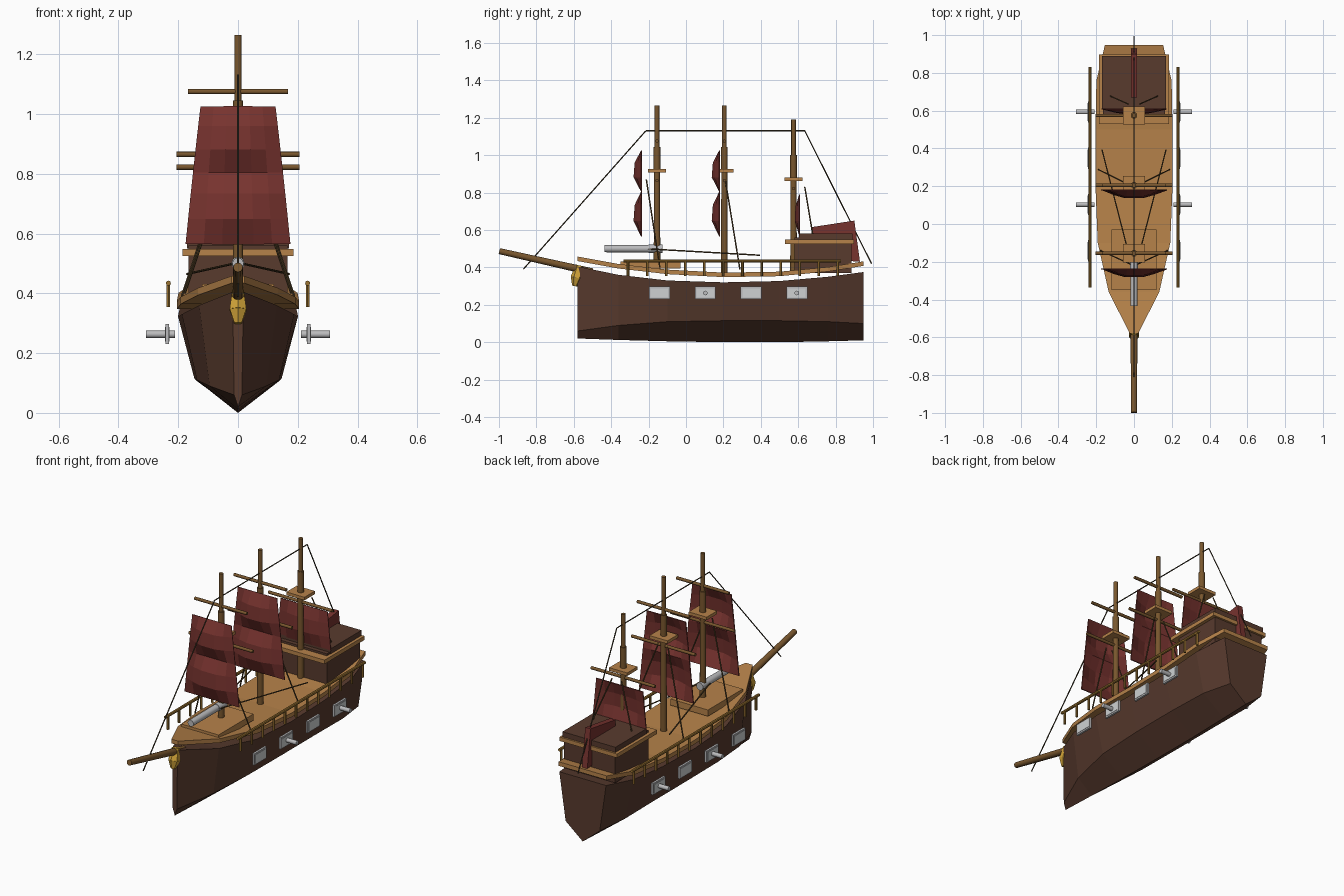
import bpy, bmesh, math
from mathutils import Vector

if "Cube" in bpy.data.objects:
    bpy.data.objects.remove(bpy.data.objects["Cube"])


def mat(name, r, g, b):
    m = bpy.data.materials.new(name)
    m.diffuse_color = (r, g, b, 1)
    m.use_nodes = True
    m.node_tree.nodes["Principled BSDF"].inputs["Base Color"].default_value = m.diffuse_color
    return m


HULL = mat("dark_brown", .098, .043, .027)
DECK = mat("tan_planks", .47, .225, .068)
SAIL = mat("sail_red", .185, .033, .028)
MAST = mat("mast_brown", .19, .094, .027)
RAIL = mat("rail_brown", .33, .175, .032)
ROPE = mat("rope_dark", .055, .04, .02)
SHROUD = mat("rope_brown", .095, .058, .022)
IRON = mat("gun_grey", .50, .50, .51)
PANEL = mat("port_light_grey", .62, .64, .65)
GOLD = mat("gold", .64, .37, .04)


def finish(name, bm, material):
    me = bpy.data.meshes.new(name)
    bmesh.ops.recalc_face_normals(bm, faces=bm.faces)
    bm.to_mesh(me)
    bm.free()
    me.materials.append(material)
    ob = bpy.data.objects.new(name, me)
    bpy.context.collection.objects.link(ob)
    return ob


def box(name, x, y, z, material):
    """Box from (min, max) ranges."""
    bm = bmesh.new()
    bmesh.ops.create_cube(bm, size=1)
    for v in bm.verts:
        v.co = [(a + b) / 2 + c * (b - a) for (a, b), c in zip((x, y, z), v.co)]
    return finish(name, bm, material)


def rod(name, a, b, r1, material, r2=None, n=10):
    """Round bar between two points."""
    a, b = Vector(a), Vector(b)
    d = b - a
    bm = bmesh.new()
    bmesh.ops.create_cone(bm, cap_ends=True, segments=n, radius1=r1,
                          radius2=r1 if r2 is None else r2, depth=d.length)
    rot = d.to_track_quat('Z', 'Y')
    for v in bm.verts:
        v.co = rot @ v.co + (a + b) / 2
    ob = finish(name, bm, material)
    for p in ob.data.polygons:
        p.use_smooth = len(p.vertices) == 4 and n > 6
    ob.data.set_sharp_from_angle(angle=math.radians(40))
    return ob


def loft(name, rings, material):
    """Skin closed rings of equal length and cap both ends."""
    bm = bmesh.new()
    rows = [[bm.verts.new(p) for p in ring] for ring in rings]
    n = len(rows[0])
    for r0, r1 in zip(rows, rows[1:]):
        for i in range(n):
            j = (i + 1) % n
            bm.faces.new((r0[i], r0[j], r1[j], r1[i]))
    bm.faces.new(rows[0])
    bm.faces.new(rows[-1])
    return finish(name, bm, material)


# stations: y, half width, keel z, chine z, hull top z, deck top z
STATIONS = [
    (-.58, .018, .02, .06, .405, .458),
    (-.36, .130, .012, .09, .36, .418),
    (-.10, .188, .005, .11, .33, .388),
    (.20, .200, .0, .115, .32, .372),
    (.50, .200, .0, .115, .327, .377),
    (.76, .195, .005, .11, .35, .402),
    (.948, .150, .01, .10, .375, .432),
]

# hull and floating deck slab
hull_rings, deck_rings = [], []
for y, w, k, c, t, d in STATIONS:
    cw = w * .73
    hull_rings.append([(0, y, k), (cw, y, c), (w, y, t), (-w, y, t), (-cw, y, c)])
    e = w + .004
    deck_rings.append([(e, y, d - .024), (e, y, d), (-e, y, d), (-e, y, d - .024)])
loft("hull", hull_rings, HULL)
loft("deck", deck_rings, DECK)
box("fore_hatch", (-.12, .12), (-.35, -.03), (.395, .432), DECK)

# stern cabin
box("cabin", (-.165, .165), (.58, .885), (.37, .56), HULL)
box("cabin_trim", (-.185, .185), (.53, .897), (.525, .548), DECK)
box("cabin_roof", (-.17, .17), (.605, .89), (.55, .58), HULL)

# bowsprit and figurehead
rod("bowsprit", (0, -.5, .375), (0, -.998, .487), .02, MAST, .016)
rod("figurehead_lower", (0, -.595, .30), (0, -.585, .345), .014, GOLD, .032, 6)
rod("figurehead_upper", (0, -.585, .345), (0, -.568, .41), .032, GOLD, .022, 6)


def sail(name, y, tiers, bulge=.04):
    """Bulging square sail; each tier is (top z, bottom z, top half width, bottom half width)."""
    bm = bmesh.new()
    cols = [(-1, 0), (-.65, .6), (-.3, 1), (.3, 1), (.65, .6), (1, 0)]
    rows = [(0, 0), (.3, .85), (.65, 1), (1, 0)]
    for zt, zb, wt, wb in tiers:
        grid = [[bm.verts.new((u * (wt + (wb - wt) * t), y - bulge * f * g, zt + (zb - zt) * t))
                 for u, g in cols] for t, f in rows]
        for r0, r1 in zip(grid, grid[1:]):
            for i in range(len(cols) - 1):
                bm.faces.new((r0[i], r0[i + 1], r1[i + 1], r1[i]))
    bmesh.ops.remove_doubles(bm, verts=bm.verts, dist=.0005)
    ob = finish(name, bm, SAIL)
    m = ob.modifiers.new("thickness", 'SOLIDIFY')
    m.thickness = .005
    m.offset = 0
    return ob


# masts: name, y, base z, top z, nest z, yards (z, half width)
for name, y, z0, z1, nest, yards in [
    ("fore", -.155, .38, 1.265, .915, [(.865, .205), (1.075, .168)]),
    ("main", .205, .36, 1.265, .915, [(.865, .205), (1.075, .168)]),
    ("mizzen", .575, .37, 1.19, .87, [(.822, .205)]),
]:
    rod(name + "_mast_lower", (0, y, z0), (0, y, nest), .018, MAST, .016)
    rod(name + "_mast_doubling", (0, y, nest), (0, y, nest + .13), .018, MAST)
    rod(name + "_mast_top", (0, y, nest + .12), (0, y, z1), .0125, MAST)
    box(name + "_crows_nest", (-.058, .058), (y - .048, y + .048), (nest - .008, nest + .01), DECK)
    for i, (z, w) in enumerate(yards):
        rod(f"{name}_yard_{i}", (-w, y, z), (w, y, z), .0088, MAST)

# square sails
two_tiers = [(1.025, .805, .125, .15), (.805, .565, .15, .175)]
sail("fore_sail", -.238, two_tiers)
sail("main_sail", .18, two_tiers)
sail("mizzen_sail", .608, [(.79, .57, .15, .172)], .024)

# fore and aft stern sail
outline = [(.67, .615), (.9, .65), (.93, .43), (.67, .45)]
loft("stern_sail", [[(x, y, z) for y, z in outline] for x in (-.017, .017)], SAIL)

# stays along the centre line
stay = [(0, -.87, .39), (0, -.215, 1.13), (0, .635, 1.13), (0, .992, .42)]
for i in range(3):
    rod(f"stay_{i}", stay[i], stay[i + 1], .0033, ROPE, n=6)

# deck cannon
rod("deck_cannon_barrel", (0, -.435, .5), (0, -.2, .5), .019, IRON, .02, 12)
rod("deck_cannon_breech", (0, -.2, .5), (0, -.125, .5), .022, IRON, n=12)

for s, side in ((-1, "left"), (1, "right")):
    # shrouds and braces
    for i, (a, b) in enumerate([
        ((.02, -.212, .87), (.178, -.14, .40)),
        ((.03, .21, .87), (.188, .288, .39)),
        ((.03, .635, .83), (.125, .677, .58)),
        ((.012, -.22, .50), (.17, .395, .465)),
    ]):
        rod(f"{side}_shroud_{i}", (s * a[0], *a[1:]), (s * b[0], *b[1:]), .0038, SHROUD, n=6)

    # side rail with posts
    rx = s * .233
    rod(side + "_rail", (rx, -.335, .434), (rx, .83, .434), .0085, RAIL, n=8)
    for i in range(12):
        y = -.31 + i * .102
        rod(f"{side}_rail_post_{i}", (rx, y, .355), (rx, y, .434), .007, RAIL, n=6)

    # gun ports, every second one with a gun
    for i in range(4):
        y = -.142 + i * .245
        px = s * .237
        box(f"{side}_port_frame_{i}", (px - .006, px + .006), (y - .056, y + .056), (.23, .297), IRON)
        box(f"{side}_port_panel_{i}", (px - .008, px + .008), (y - .047, y + .047), (.239, .288), PANEL)
        if i % 2:
            rod(f"{side}_gun_{i}", (s * .21, y, .263), (s * .308, y, .263), .0125, IRON)
